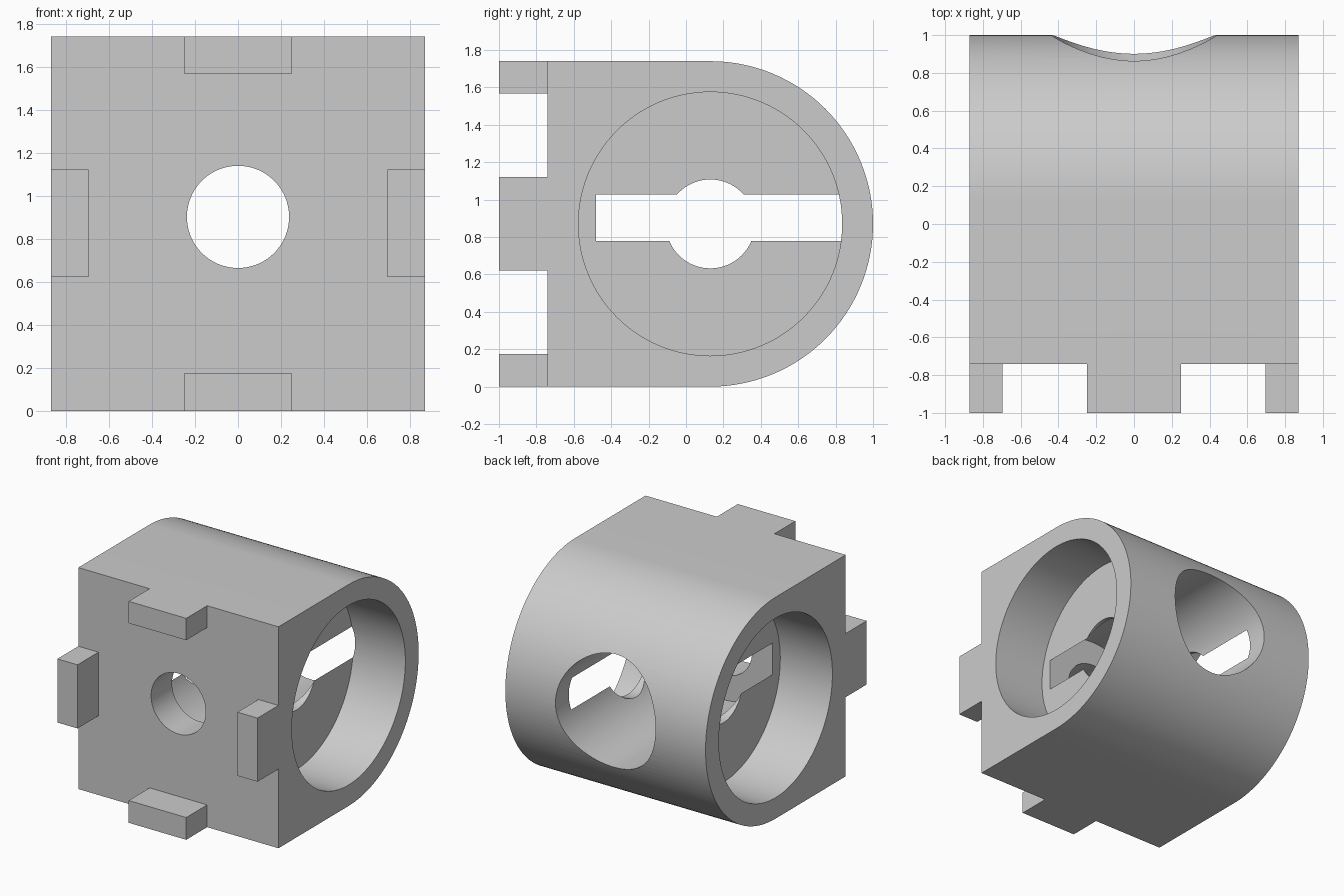
import bpy, bmesh, math
from mathutils import Matrix, Vector

cube = bpy.data.objects.get("Cube")
if cube:
    bpy.data.objects.remove(cube, do_unlink=True)

HALF = 0.87            # half width, and radius of the rounded back
FRONT = -0.74          # front face of the block
BORE_Y, BORE_Z = 0.13, 0.87
POCKET_Z = 0.9025
WEB = 0.417            # half thickness of the wall between the side bores

grey = bpy.data.materials.new("plain grey")
grey.use_nodes = True
COLOUR = (0.6, 0.6, 0.6, 1)
grey.diffuse_color = COLOUR
grey.node_tree.nodes["Principled BSDF"].inputs["Base Color"].default_value = COLOUR


def add(name, bm):
    bmesh.ops.recalc_face_normals(bm, faces=bm.faces)
    mesh = bpy.data.meshes.new(name)
    bm.to_mesh(mesh)
    bm.free()
    mesh.materials.append(grey)
    obj = bpy.data.objects.new(name, mesh)
    bpy.context.collection.objects.link(obj)
    return obj


def box(name, low, high):
    low, high = Vector(low), Vector(high)
    bm = bmesh.new()
    bmesh.ops.create_cube(bm, size=1, matrix=Matrix.Translation((low + high) / 2)
                          @ Matrix.Diagonal((*(high - low), 1)))
    return add(name, bm)


def rod(name, start, end, radius):
    start, end = Vector(start), Vector(end)
    axis = end - start
    bm = bmesh.new()
    bmesh.ops.create_cone(
        bm, cap_ends=True, segments=128, radius1=radius, radius2=radius, depth=axis.length,
        matrix=Matrix.Translation((start + end) / 2) @ axis.to_track_quat('Z', 'Y').to_matrix().to_4x4())
    return add(name, bm)


def combine(target, tool, operation):
    mod = target.modifiers.new(tool.name, 'BOOLEAN')
    mod.operation, mod.solver, mod.object = operation, 'EXACT', tool
    tool.hide_render = True
    bpy.context.view_layer.objects.active = target
    bpy.ops.object.modifier_apply(modifier=mod.name)
    bpy.data.objects.remove(tool, do_unlink=True)


# Block with a half-round back
bm = bmesh.new()
profile = [(FRONT, 2 * HALF), (FRONT, 0)]
for i in range(65):
    a = math.pi * (i / 64 - 0.5)
    profile.append((BORE_Y + HALF * math.cos(a), BORE_Z + HALF * math.sin(a)))
face = bm.faces.new([bm.verts.new((-HALF, y, z)) for y, z in profile])
side = bmesh.ops.extrude_face_region(bm, geom=[face])["geom"]
bmesh.ops.translate(bm, vec=(2 * HALF, 0, 0),
                    verts=[v for v in side if isinstance(v, bmesh.types.BMVert)])
housing = add("housing", bm)

# Locating tabs around the front face
ROOT = FRONT + 0.05
tabs = {
    "top_tab": ((-0.25, -1, 1.568), (0.25, ROOT, 2 * HALF)),
    "bottom_tab": ((-0.25, -1, 0), (0.25, ROOT, 0.175)),
    "left_tab": ((0.695, -1, 0.622), (HALF, ROOT, 1.122)),
    "right_tab": ((-HALF, -1, 0.622), (-0.695, ROOT, 1.122)),
}
for name, (low, high) in tabs.items():
    combine(housing, box(name, low, high), 'UNION')

# Large bore in each side, leaving a central web
for s in (1, -1):
    combine(housing, rod("side_bore", (s * WEB, BORE_Y, BORE_Z), (s, BORE_Y, BORE_Z), 0.705), 'DIFFERENCE')

# Back pocket, which breaks through the web as a slot, and the through holes
combine(housing, rod("back_pocket", (0, -0.48, POCKET_Z), (0, 1.2, POCKET_Z), 0.435), 'DIFFERENCE')
combine(housing, rod("front_hole", (0, -1.2, POCKET_Z), (0, 0, POCKET_Z), 0.2375), 'DIFFERENCE')
combine(housing, rod("cross_hole", (-0.6, BORE_Y, BORE_Z), (0.6, BORE_Y, BORE_Z), 0.2375), 'DIFFERENCE')

bpy.ops.object.select_all(action='DESELECT')
housing.select_set(True)
bpy.context.view_layer.objects.active = housing
bpy.ops.object.shade_smooth_by_angle(angle=math.radians(30))
